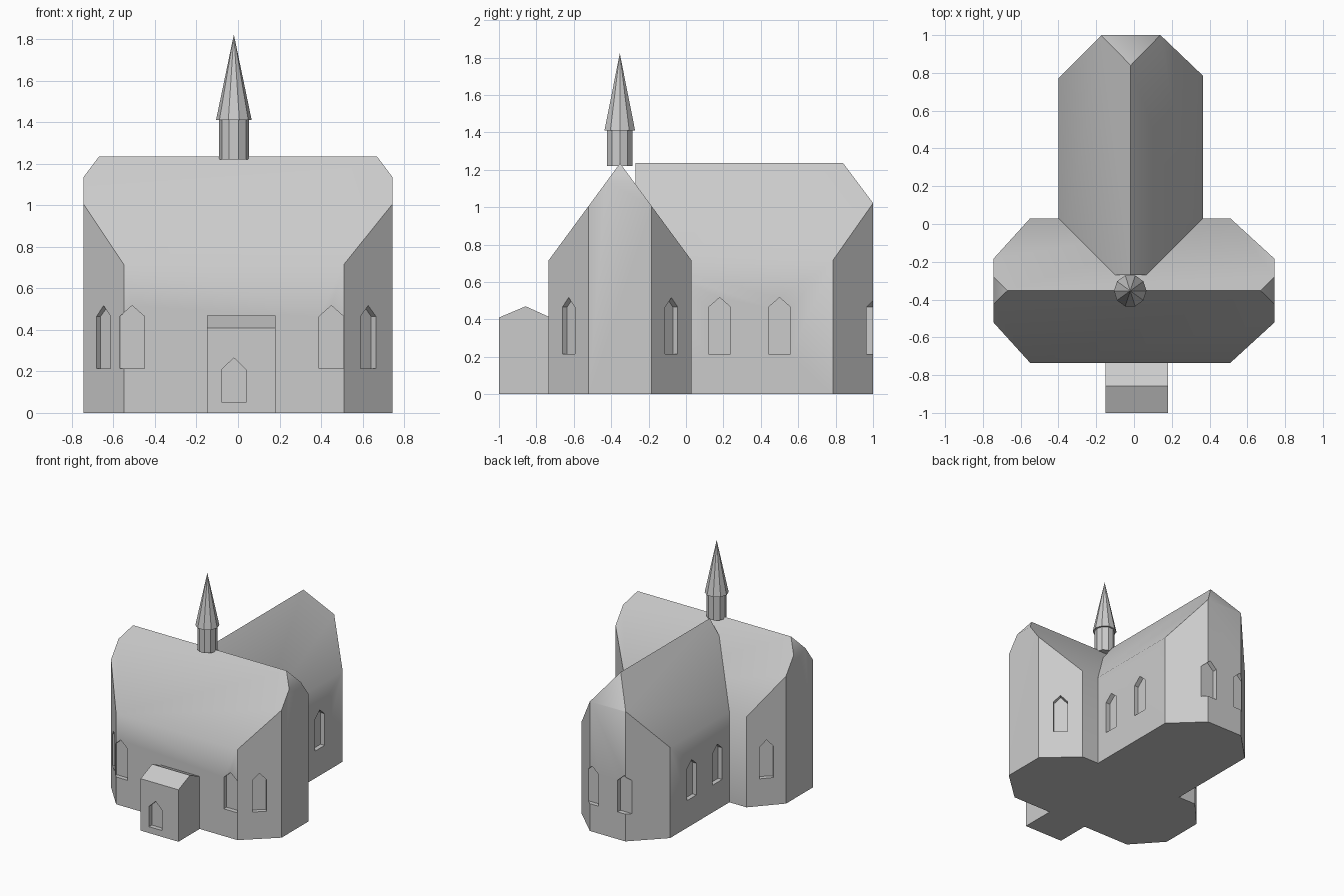
import bpy, bmesh, math
from mathutils import Vector, Matrix

if "Cube" in bpy.data.objects:
    bpy.data.objects.remove(bpy.data.objects["Cube"])

stone = bpy.data.materials.new("grey_stone")
stone.diffuse_color = (0.6, 0.6, 0.6, 1)
stone.use_nodes = True
stone.node_tree.nodes["Principled BSDF"].inputs["Base Color"].default_value = stone.diffuse_color


def make_object(name, bm):
    bmesh.ops.recalc_face_normals(bm, faces=bm.faces)
    mesh = bpy.data.meshes.new(name)
    bm.to_mesh(mesh)
    bm.free()
    mesh.materials.append(stone)
    ob = bpy.data.objects.new(name, mesh)
    bpy.context.collection.objects.link(ob)
    return ob


def prism(bm, profile, depth):
    """Extrude a closed loop of 3D points along a vector."""
    face = bm.faces.new([bm.verts.new(p) for p in profile])
    ext = bmesh.ops.extrude_face_region(bm, geom=[face], use_keep_orig=True)
    verts = [g for g in ext["geom"] if isinstance(g, bmesh.types.BMVert)]
    bmesh.ops.translate(bm, verts=verts, vec=depth)


def slice_off(bm, point, normal):
    """Cut away everything on the normal's side and cap the cut."""
    geom = bm.verts[:] + bm.edges[:] + bm.faces[:]
    cut = bmesh.ops.bisect_plane(bm, geom=geom, dist=1e-5, plane_co=point,
                                 plane_no=normal, clear_outer=True)
    edges = [g for g in cut["geom_cut"] if isinstance(g, bmesh.types.BMEdge)]
    bmesh.ops.contextual_create(bm, geom=edges)
    bmesh.ops.recalc_face_normals(bm, faces=bm.faces)


def chamfer(bm, a, b, centre):
    """Vertical slice through plan points a and b, keeping the centre."""
    n = Vector((b[1] - a[1], a[0] - b[0], 0))
    if n.dot(Vector((centre[0] - a[0], centre[1] - a[1], 0))) > 0:
        n = -n
    slice_off(bm, (a[0], a[1], 0), n)


def cut_openings(ob, openings):
    """Recess pointed openings: (x, y, facing degrees, width, sill, spring, peak)."""
    bm = bmesh.new()
    for x, y, facing, w, sill, spring, peak in openings:
        turn = Matrix.Translation((x, y, 0)) @ Matrix.Rotation(math.radians(facing), 4, 'Z')
        h = w / 2
        loop = [(-h, sill), (h, sill), (h, spring), (0, peak), (-h, spring)]
        prism(bm, [turn @ Vector((-0.035, s, z)) for s, z in loop],
              turn.to_3x3() @ Vector((0.075, 0, 0)))
    cutter = make_object("opening_cutter", bm)
    cutter.hide_render = True
    mod = ob.modifiers.new("openings", 'BOOLEAN')
    mod.operation, mod.solver, mod.object = 'DIFFERENCE', 'EXACT', cutter
    select(ob)
    bpy.ops.object.modifier_apply(modifier=mod.name)
    bpy.data.objects.remove(cutter)


def select(ob):
    bpy.ops.object.select_all(action='DESELECT')
    ob.select_set(True)
    bpy.context.view_layer.objects.active = ob


def soften(ob):
    select(ob)
    bpy.ops.object.shade_smooth_by_angle(angle=math.radians(40))


EAVE, RIDGE = 0.715, 1.235
GLASS = (0.215, 0.465, 0.517)

# Transept: gabled block along x, with chamfered corners and clipped gables
bm = bmesh.new()
mid = -0.3525
prism(bm, [(-0.745, y, z) for y, z in ((-0.735, 0), (0.03, 0), (0.03, EAVE),
                                       (mid, RIDGE), (-0.735, EAVE))], (1.49, 0, 0))
for side, corner in ((-1, -0.55), (1, 0.51)):
    for y_wall, y_end in ((-0.735, -0.52), (0.03, -0.185)):
        chamfer(bm, (corner, y_wall), (side * 0.745, y_end), (0, mid))
    slice_off(bm, (side * 0.67, mid, RIDGE), (side * 0.1, 0, 0.075))
transept = make_object("transept", bm)
windows = [(x, -0.735, -90, 0.118, *GLASS) for x in (-0.51, 0.45)]
for x, y, facing in ((-0.648, -0.628, -132), (0.628, -0.628, -47.5),
                     (-0.648, -0.078, 132), (0.628, -0.078, 47.5)):
    windows.append((x, y, facing, 0.1, *GLASS))
cut_openings(transept, windows)
soften(transept)

# Nave: gabled block along y, with a chamfered and hipped back end
bm = bmesh.new()
mid = -0.0175
prism(bm, [(x, -0.27, z) for x, z in ((-0.40, 0), (0.365, 0), (0.365, EAVE),
                                      (mid, RIDGE), (-0.40, EAVE))], (0, 1.27, 0))
chamfer(bm, (-0.40, 0.77), (-0.17, 1.0), (0, 0))
chamfer(bm, (0.365, 0.785), (0.14, 1.0), (0, 0))
slice_off(bm, (mid, 0.84, RIDGE), (0, 0.213, 0.16))
nave = make_object("nave", bm)
windows = [(x, 1.0, 90, 0.115, *GLASS) for x in (-0.16, 0.12)]
for y in (0.18, 0.50):
    windows += [(-0.40, y, 180, 0.118, *GLASS), (0.365, y, 0, 0.118, *GLASS)]
cut_openings(nave, windows)
soften(nave)

# Porch with a low roof and a pointed doorway
bm = bmesh.new()
prism(bm, [(-0.15, y, z) for y, z in ((-1, 0), (-0.71, 0), (-0.71, 0.403),
                                      (-0.857, 0.47), (-1, 0.41))], (0.33, 0, 0))
porch = make_object("porch", bm)
cut_openings(porch, [(-0.02, -1.0, -90, 0.115, 0.05, 0.21, 0.265)])

# Ten-sided turret and spire
for name, r1, r2, z0, z1 in (("turret", 0.072, 0.072, 1.22, 1.41),
                             ("spire", 0.086, 0.0, 1.41, 1.823)):
    bm = bmesh.new()
    place = Matrix.Translation((-0.02, -0.354, (z0 + z1) / 2)) @ Matrix.Rotation(math.pi / 2, 4, 'Z')
    bmesh.ops.create_cone(bm, cap_ends=True, segments=10, radius1=r1, radius2=r2,
                          depth=z1 - z0, matrix=place)
    bmesh.ops.remove_doubles(bm, verts=bm.verts, dist=1e-5)
    make_object(name, bm)
